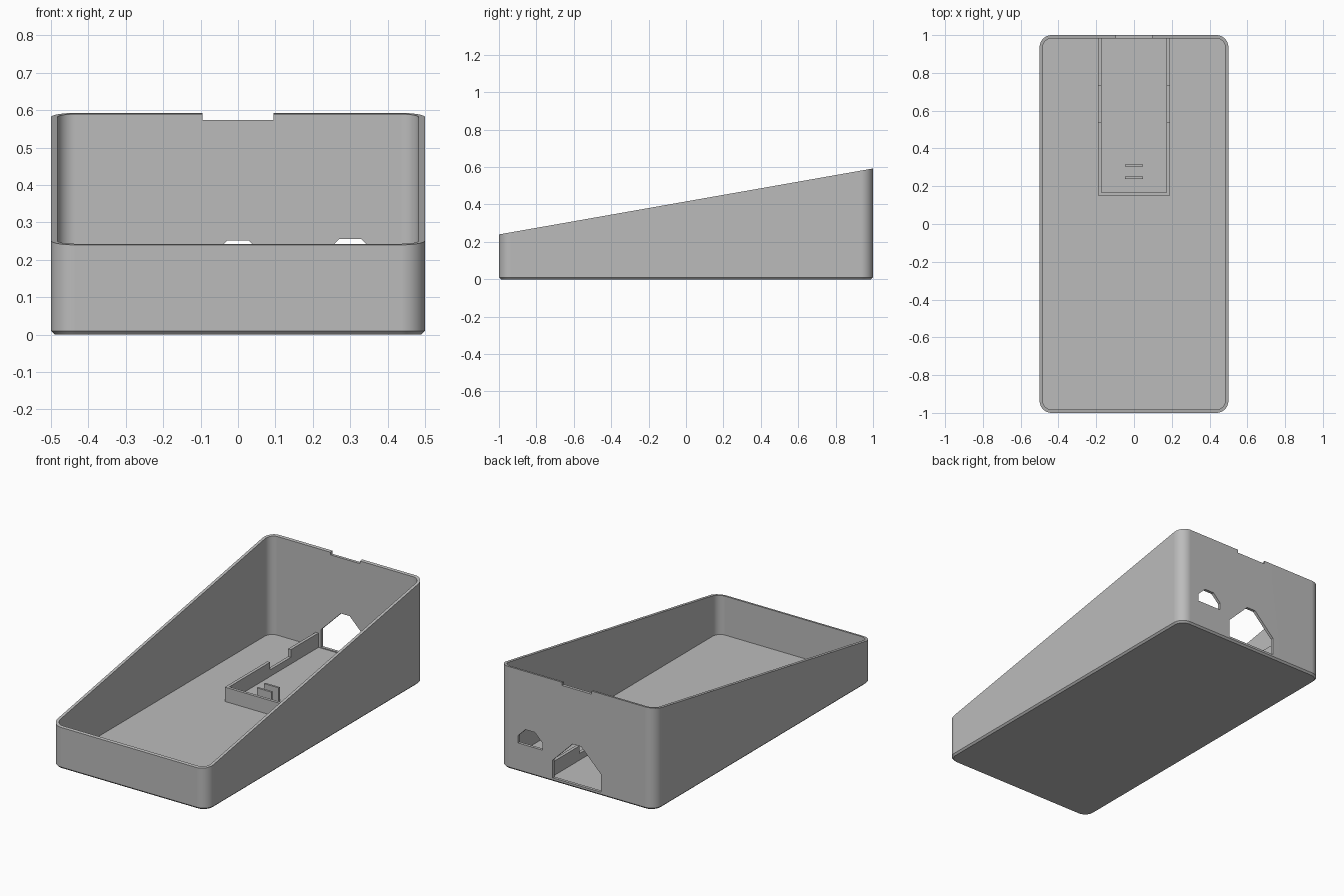
import bpy, bmesh, math

if "Cube" in bpy.data.objects:
    bpy.data.objects.remove(bpy.data.objects["Cube"], do_unlink=True)

WALL, FLOOR, RADIUS, CHAMFER = 0.017, 0.017, 0.065, 0.01

grey = bpy.data.materials.new("plain_grey")
grey.use_nodes = True
colour = (0.5, 0.5, 0.5, 1)
grey.diffuse_color = colour
grey.node_tree.nodes["Principled BSDF"].inputs["Base Color"].default_value = colour


def slope(y):
    """Height of the slanted rim."""
    return 0.416 + math.tan(math.radians(10)) * y


def make_object(name, bm):
    bmesh.ops.recalc_face_normals(bm, faces=bm.faces)
    mesh = bpy.data.meshes.new(name)
    bm.to_mesh(mesh)
    bm.free()
    mesh.materials.append(grey)
    obj = bpy.data.objects.new(name, mesh)
    bpy.context.collection.objects.link(obj)
    return obj


def prism(name, profile, axis, start, end):
    """Extrude a profile along x (profile in y, z) or y (profile in x, z)."""
    bm = bmesh.new()

    def place(t, p):
        return (t, p[0], p[1]) if axis == "x" else (p[0], t, p[1])

    loops = [[bm.verts.new(place(t, p)) for p in profile] for t in (start, end)]
    bridge(bm, *loops)
    for loop in loops:
        bm.faces.new(loop)
    return make_object(name, bm)


def bridge(bm, a, b):
    n = len(a)
    for i in range(n):
        j = (i + 1) % n
        bm.faces.new((a[i], a[j], b[j], b[i]))


def rounded_ring(bm, inset, height, segments=12):
    """Rounded rectangle loop; height is a function of y."""
    hx, hy, r = 0.5 - inset, 1.0 - inset, RADIUS - inset
    loop = []
    for k, (sx, sy) in enumerate(((1, 1), (-1, 1), (-1, -1), (1, -1))):
        for i in range(segments + 1):
            a = math.pi / 2 * (k + i / segments)
            x = sx * (hx - r) + r * math.cos(a)
            y = sy * (hy - r) + r * math.sin(a)
            loop.append(bm.verts.new((x, y, height(y))))
    return loop


def arch(cx, half, bottom, shoulder, top):
    """Opening with 45 degree shoulders and a small flat top."""
    flat = half - (top - shoulder)
    return [(cx - half, bottom), (cx + half, bottom), (cx + half, shoulder),
            (cx + flat, top), (cx - flat, top), (cx - half, shoulder)]


def rect(u0, u1, v0, v1):
    return [(u0, v0), (u1, v0), (u1, v1), (u0, v1)]


# Open case: chamfered base, slanted rim, hollow inside
bm = bmesh.new()
rings = [rounded_ring(bm, CHAMFER, lambda y: 0),
         rounded_ring(bm, 0, lambda y: CHAMFER),
         rounded_ring(bm, 0, slope),
         rounded_ring(bm, WALL, slope),
         rounded_ring(bm, WALL, lambda y: FLOOR)]
for lower, upper in zip(rings, rings[1:]):
    bridge(bm, lower, upper)
bm.faces.new(rings[0])
bm.faces.new(rings[-1])
case = make_object("case", bm)

# Openings in the back wall: connector port, cable port, rim notch
cuts = {"connector_cutter": arch(0, 0.155, 0.022, 0.125, 0.252),
        "cable_cutter": arch(0.3, 0.078, 0.165, 0.207, 0.255),
        "notch_cutter": rect(-0.095, 0.095, 0.574, 0.7)}
bpy.context.view_layer.objects.active = case
for name, profile in cuts.items():
    cutter = prism(name, profile, "y", 0.95, 1.05)
    cutter.hide_render = True
    mod = case.modifiers.new(name, "BOOLEAN")
    mod.operation = "DIFFERENCE"
    mod.solver = "EXACT"
    mod.object = cutter
    bpy.ops.object.modifier_apply(modifier=name)
    bpy.data.objects.remove(cutter, do_unlink=True)

# Smooth corners, crisp edges
bpy.ops.object.select_all(action="DESELECT")
case.select_set(True)
bpy.ops.object.shade_smooth_by_angle(angle=math.radians(25))
weighted = case.modifiers.new("weighted_normals", "WEIGHTED_NORMAL")
weighted.keep_sharp = True

# Board holder: two side rails with a dip, and a front rail
SINK, TOP, DIP = 0.01, 0.1, 0.056
rail = [(0.15, SINK), (0.99, SINK), (0.99, TOP), (0.73, TOP),
        (0.73, DIP), (0.54, DIP), (0.54, TOP), (0.15, TOP)]
for side, sign in (("left", 1), ("right", -1)):
    prism(side + "_rail", rail, "x", sign * 0.172, sign * 0.19)
prism("front_rail", rect(0.15, 0.167, SINK, TOP), "x", -0.172, 0.172)

# Two small upright tabs inside the holder
for name, y in (("front_tab", 0.245), ("rear_tab", 0.31)):
    prism(name, rect(y - 0.006, y + 0.006, SINK, TOP), "x", -0.047, 0.047)
